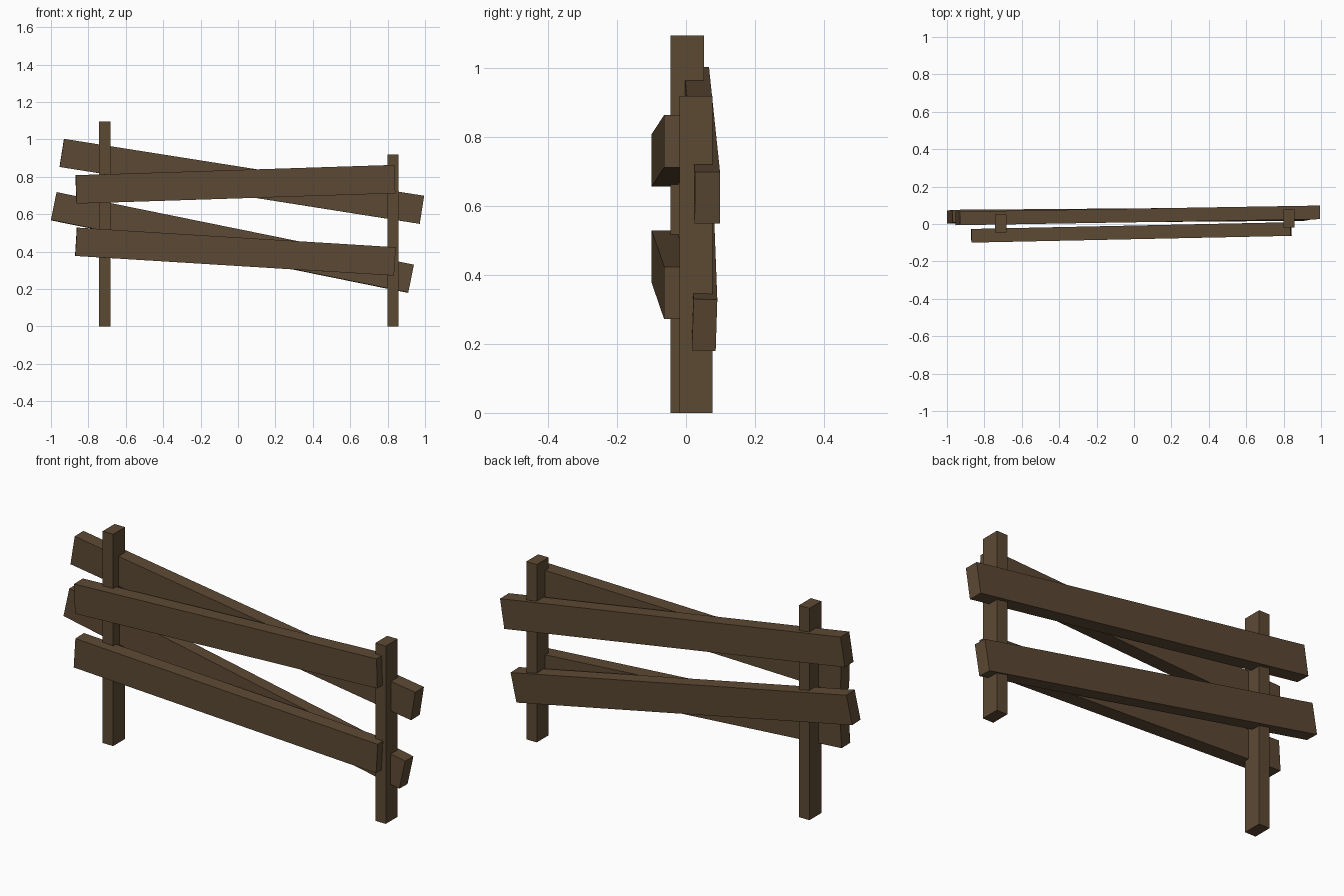
import bpy
from mathutils import Vector, Matrix

if "Cube" in bpy.data.objects:
    bpy.data.objects.remove(bpy.data.objects["Cube"])

wood = bpy.data.materials.new("dark brown wood")
wood.diffuse_color = (0.108, 0.067, 0.034, 1)
wood.use_nodes = True
wood.node_tree.nodes["Principled BSDF"].inputs["Base Color"].default_value = wood.diffuse_color


def box(name, size, matrix):
    """Box of a given size placed by a matrix."""
    bpy.ops.mesh.primitive_cube_add(size=1)
    ob = bpy.context.object
    ob.name = ob.data.name = name
    ob.data.transform(matrix @ Matrix.Diagonal((*size, 1)))
    ob.data.materials.append(wood)


def post(name, x, y, height):
    box(name, (0.06, 0.097, height), Matrix.Translation((x, y, height / 2)))


def rail(name, start, end, thick=0.073, tall=0.152, roll=0.0):
    """Plank running between the centres of its two ends."""
    a, b = Vector(start), Vector(end)
    along = (b - a).normalized()
    side = Vector((0, 0, 1)).cross(along).normalized()
    up = along.cross(side)
    turn = Matrix((along, side, up)).transposed().to_4x4()
    place = Matrix.Translation((a + b) / 2) @ turn @ Matrix.Rotation(roll, 4, 'X')
    box(name, ((b - a).length, thick, tall), place)


# Uprights
post("left_post", -0.712, 0.003, 1.095)
post("right_post", 0.829, 0.029, 0.919)

# Front planks
rail("front_upper_rail", (-0.866, -0.063, 0.733), (0.838, -0.027, 0.788))
rail("front_lower_rail", (-0.866, -0.063, 0.453), (0.838, -0.027, 0.348))

# Back planks
rail("back_upper_rail", (-0.942, 0.030, 0.928), (0.983, 0.062, 0.624))
rail("back_lower_rail", (-0.985, 0.039, 0.643), (0.925, 0.054, 0.255),
     thick=0.069, roll=-0.03)
